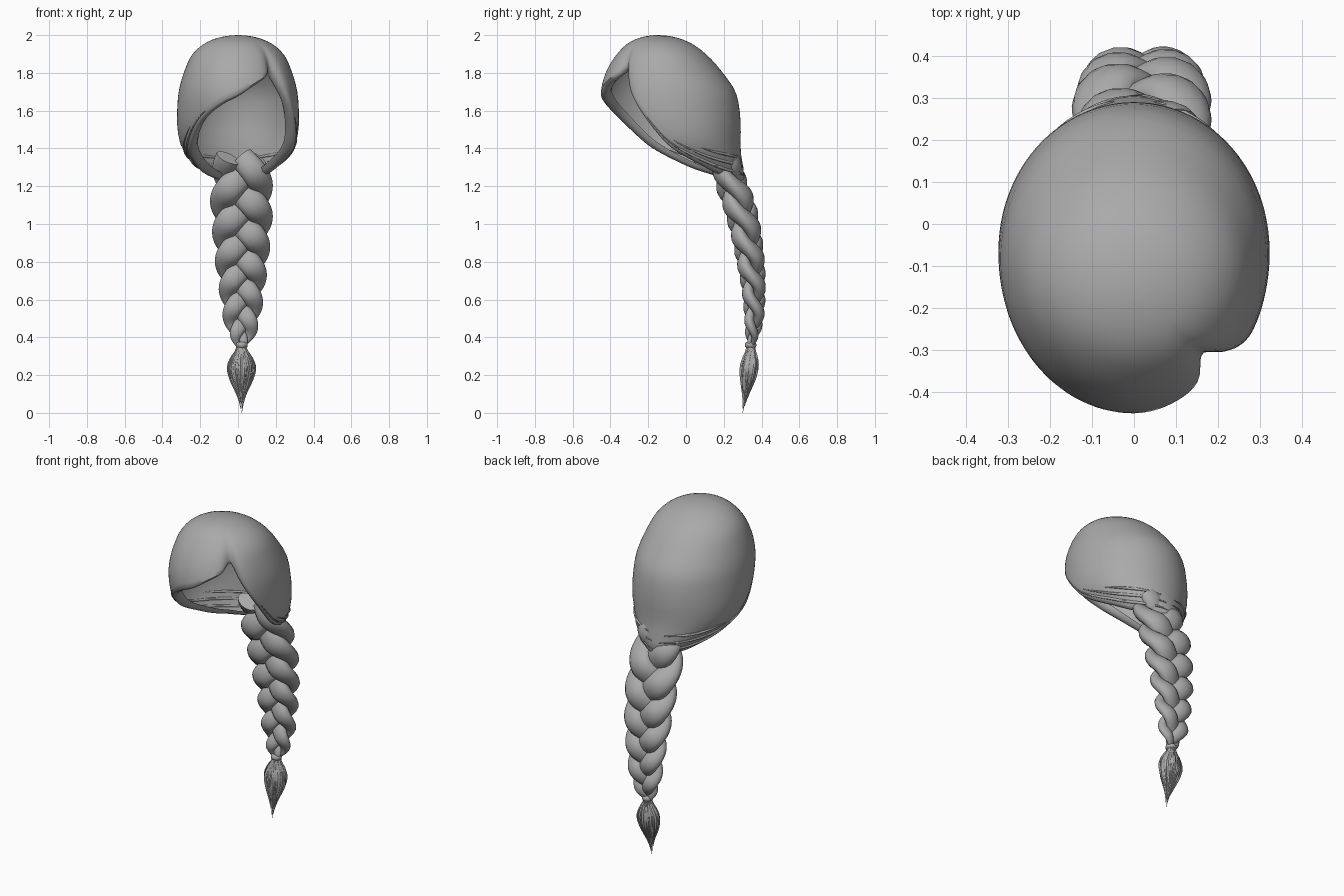
import bpy, bmesh, math, random
from mathutils import Vector

if "Cube" in bpy.data.objects:
    bpy.data.objects.remove(bpy.data.objects["Cube"])

random.seed(4)
hair = bpy.data.materials.new("hair_grey")
hair.diffuse_color = (0.40, 0.40, 0.40, 1)
hair.use_nodes = True
hair.node_tree.nodes["Principled BSDF"].inputs["Base Color"].default_value = hair.diffuse_color


def interp(table, x):
    """Smooth (cubic Hermite) lookup; every table row is (key, value, ...)."""
    n = len(table)
    x = min(max(x, table[0][0]), table[-1][0])
    k = max(i for i in range(n - 1) if table[i][0] <= x)

    def slope(i, c):
        a, b = table[max(i - 1, 0)], table[min(i + 1, n - 1)]
        return (b[c] - a[c]) / (b[0] - a[0])
    p, q = table[k], table[k + 1]
    h = q[0] - p[0]
    t = (x - p[0]) / h
    return [(2*t**3 - 3*t*t + 1) * p[c] + (t**3 - 2*t*t + t) * h * slope(k, c)
            + (3*t*t - 2*t**3) * q[c] + (t**3 - t*t) * h * slope(k + 1, c)
            for c in range(1, len(p))]


def finish(name, bm, angle=60):
    me = bpy.data.meshes.new(name)
    bm.to_mesh(me)
    bm.free()
    ob = bpy.data.objects.new(name, me)
    bpy.context.collection.objects.link(ob)
    me.materials.append(hair)
    bpy.ops.object.select_all(action='DESELECT')
    ob.select_set(True)
    bpy.context.view_layer.objects.active = ob
    bpy.ops.object.shade_smooth_by_angle(angle=math.radians(angle))
    return ob


def add_tube(bm, pts, radii, sides=12, ref=Vector((0, 1, 0))):
    """Sweep an ellipse (side radius, radius along ref) along a path, with end caps."""
    rings = []
    for i, p in enumerate(pts):
        tan = (pts[min(i + 1, len(pts) - 1)] - pts[max(i - 1, 0)]).normalized()
        side = tan.cross(ref).normalized()
        deep = side.cross(tan).normalized()
        a, b = radii[i]
        rings.append([bm.verts.new(p + side * a * math.cos(w) + deep * b * math.sin(w))
                      for w in (2 * math.pi * k / sides for k in range(sides))])
    faces = [bm.faces.new(rings[0]), bm.faces.new(rings[-1][::-1])]
    for r0, r1 in zip(rings, rings[1:]):
        for k in range(sides):
            m = (k + 1) % sides
            faces.append(bm.faces.new((r0[k], r1[k], r1[m], r0[m])))
    bmesh.ops.recalc_face_normals(bm, faces=faces)


# Cap cross-sections: height, half width, front y, back y
SECTIONS = [(2.0, 0, -.15, -.15), (1.97, .15, -.285, 0), (1.9, .24, -.365, .105),
            (1.8, .287, -.425, .195), (1.7, .314, -.45, .262), (1.6, .322, -.44, .284),
            (1.5, .32, -.40, .29), (1.4, .295, -.33, .288), (1.3, .215, -.19, .303),
            (1.22, .13, -.07, .31)]
SECTIONS = [(math.sqrt(2 - s[0]),) + s[1:] for s in SECTIONS]
# Hem height by angle from the front (positive = right); notch is the parting
HEM = [(-180, 1.23), (-142, 1.25), (-112, 1.275), (-81, 1.32), (-60, 1.41), (-35, 1.56),
       (-15, 1.645), (0, 1.69), (15, 1.745), (30, 1.79), (42, 1.83), (50, 1.72),
       (62, 1.59), (80, 1.42), (104, 1.32), (130, 1.27), (180, 1.23)]


def cap_point(deg, s, out=0.0, drop=0.0):
    """Point on the cap: s = 0 at the crown, 1 at the hem."""
    u = math.sqrt(2 - interp(HEM, deg)[0]) * s
    hw, yf, yb = interp(SECTIONS, u)
    half = max((yb - yf) / 2, 1e-4)
    hw = max(hw, 1e-4)
    sn, cs = math.sin(math.radians(deg)), math.cos(math.radians(deg))
    r = 1 / math.sqrt((sn / hw) ** 2 + (cs / half) ** 2)
    r += out - 0.035 * math.exp(-((deg - 42) / 9) ** 2) * s ** 4
    return Vector((r * sn, (yf + yb) / 2 - r * cs, 2 - u * u - drop))


# Hair cap with curled-in hem
bm = bmesh.new()
ROWS = 22
degs = list(range(-180, 180, 3))
crown = bm.verts.new((0, -.15, 2.0))
rows = [[bm.verts.new(cap_point(d, i / ROWS)) for d in degs] for i in range(1, ROWS + 1)]
for inward, drop in ((.012, .012), (.03, .014), (.05, .002), (.058, -.02)):
    rows.append([bm.verts.new(cap_point(d, 1, -inward, drop)) for d in degs])
N = len(degs)
for j in range(N):
    k = (j + 1) % N
    bm.faces.new((crown, rows[0][j], rows[0][k]))
    for a, b in zip(rows, rows[1:]):
        bm.faces.new((a[j], b[j], b[k], a[k]))
finish("hair_cap", bm)

# Fine locks lying along the hem on both sides
bm = bmesh.new()
for s, start, end in ((.985, 66, 178), (.955, 85, 175), (.925, 110, 170),
                      (.985, -30, -178), (.955, -50, -175), (.925, -100, -170)):
    path = [cap_point(start + (end - start) * i / 30, s, .001) for i in range(31)]
    rad = [(.002 + .006 * math.sin(math.pi * i / 30),) * 2 for i in range(31)]
    add_tube(bm, path, rad, 6, Vector((0, 0, 1)))
finish("hem_locks", bm)

# Braid: height, centre y, half width
BRAID = [(.355, .342, .03), (.42, .352, .075), (.5, .36, .10), (.65, .358, .122),
         (.8, .342, .143), (.95, .318, .157), (1.1, .282, .168), (1.2, .245, .165),
         (1.35, .205, .15)]
STEPS = 90
for n, label in enumerate(("a", "b", "c")):
    path, rad = [], []
    for i in range(STEPS + 1):
        z = 1.35 - (1.35 - .355) * i / STEPS
        d = 1.35 - z
        cy, w = interp(BRAID, z)
        t = math.radians(620 * d + 150 * d * d + 120 * n)
        path.append(Vector((.02 + .56 * w * math.sin(t), cy - .25 * w * math.sin(2 * t), z)))
        rad.append((.44 * w, .28 * w))
    bm = bmesh.new()
    add_tube(bm, path, rad, 14)
    finish("braid_strand_" + label, bm)

# Hair tie
bm = bmesh.new()
tie = [(.375, .022), (.37, .029), (.36, .031), (.35, .029), (.345, .022)]
add_tube(bm, [Vector((.02, .342, z)) for z, r in tie], [(r, r) for z, r in tie], 16)
finish("hair_tie", bm)

# Tail: height, centre y, side spread, depth spread
TAIL = [(0, .30, .002, .002), (.06, .31, .012, .009), (.12, .32, .032, .022),
        (.18, .328, .055, .036), (.24, .334, .066, .043), (.29, .339, .05, .035),
        (.33, .342, .026, .022), (.36, .343, .02, .02)]
bm = bmesh.new()
zs = [.36 - .3 * i / 16 for i in range(17)]
core = [interp(TAIL, z) for z in zs]
add_tube(bm, [Vector((.018, c[0], z)) for z, c in zip(zs, core)],
         [(.85 * c[1], .85 * c[2]) for c in core], 14)
finish("tail_core", bm)

bm = bmesh.new()
for n in range(40):
    ang = 2 * math.pi * n / 40
    reach = random.uniform(.85, 1.1)
    low = 0 if n == 0 else random.uniform(.015, .13)
    path, rad = [], []
    for i in range(15):
        f = i / 14
        z = .365 - (.365 - low) * f
        cy, a, b = interp(TAIL, z)
        path.append(Vector((.018 + a * reach * math.cos(ang), cy + b * reach * math.sin(ang), z)))
        rad.append((.001 + .006 * math.sin(math.pi * min(.15 + .85 * f, 1)),) * 2)
    add_tube(bm, path, rad, 6)
finish("tail_strands", bm)
